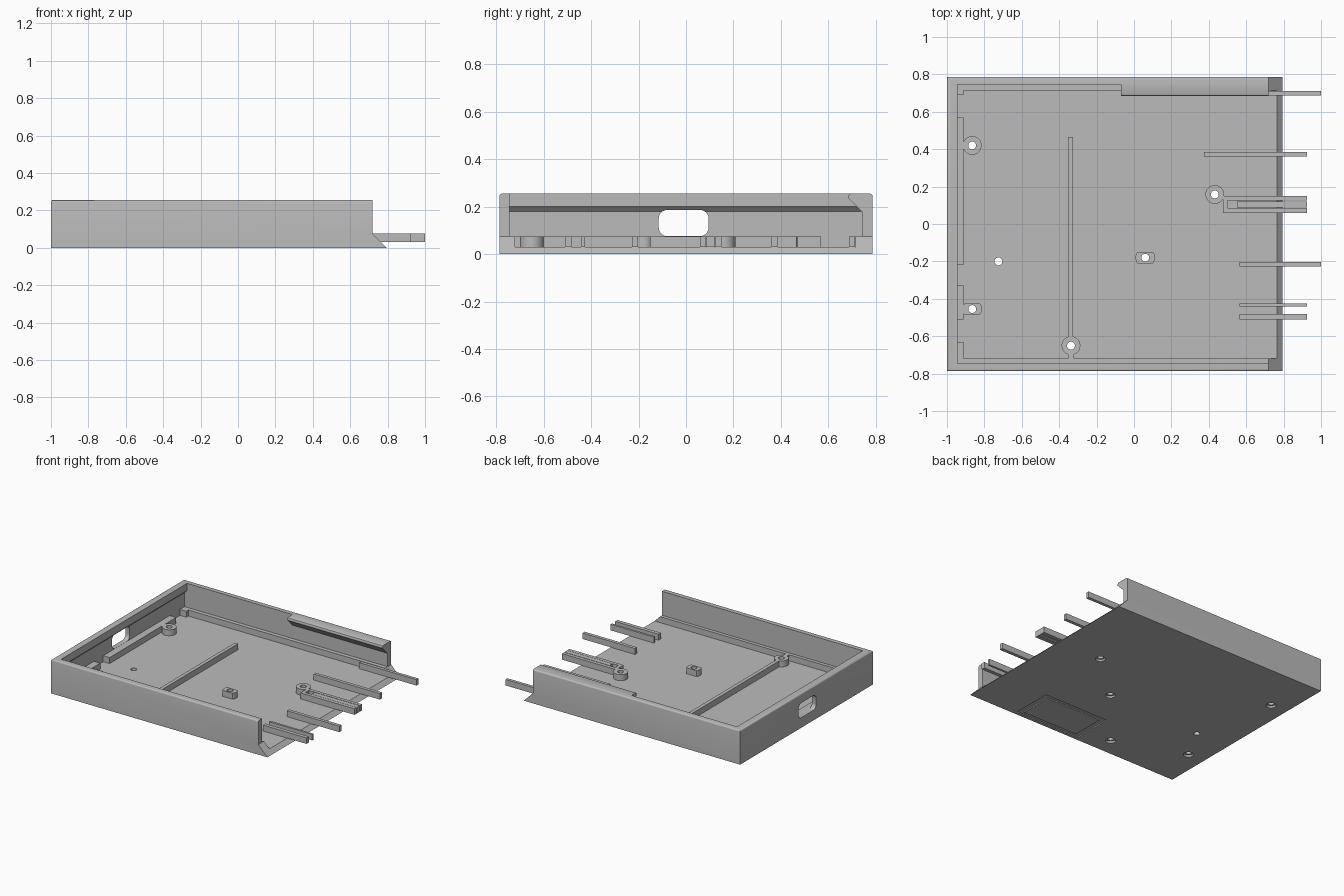
import bpy
import bmesh
from math import cos, sin, pi
from mathutils import Vector

if "Cube" in bpy.data.objects:
    bpy.data.objects.remove(bpy.data.objects["Cube"], do_unlink=True)

grey = bpy.data.materials.new("plain_grey")
grey.use_nodes = True
grey.diffuse_color = (0.5, 0.5, 0.5, 1)
grey.node_tree.nodes["Principled BSDF"].inputs["Base Color"].default_value = (0.5, 0.5, 0.5, 1)

FLOOR, STEP, TOP = 0.03, 0.075, 0.255   # main heights
SIDE, END, TOE = 0.787, 0.72, 0.795     # half depth, wall end, floor end


def add_prism(bm, pts, axis, lo, hi):
    """Extrude a 2D profile along an axis: x takes (y,z), y takes (x,z), z takes (x,y)."""
    def place(p, t):
        return {"x": (t, p[0], p[1]), "y": (p[0], t, p[1]), "z": (p[0], p[1], t)}[axis]
    face = bm.faces.new([bm.verts.new(place(p, lo)) for p in pts])
    ext = bmesh.ops.extrude_face_region(bm, geom=[face])
    verts = [g for g in ext["geom"] if isinstance(g, bmesh.types.BMVert)]
    bmesh.ops.translate(bm, verts=verts, vec=Vector(place((0, 0), hi - lo)))
    bmesh.ops.recalc_face_normals(bm, faces=bm.faces)


def finish(bm, name):
    me = bpy.data.meshes.new(name)
    bm.to_mesh(me)
    bm.free()
    me.materials.append(grey)
    ob = bpy.data.objects.new(name, me)
    bpy.context.collection.objects.link(ob)
    return ob


def prism(name, pts, axis, lo, hi):
    bm = bmesh.new()
    add_prism(bm, pts, axis, lo, hi)
    return finish(bm, name)


def rect(x0, x1, y0, y1):
    return [(x0, y0), (x1, y0), (x1, y1), (x0, y1)]


def box(name, x0, x1, y0, y1, z0=FLOOR, z1=STEP):
    return prism(name, rect(x0, x1, y0, y1), "z", z0, z1)


def disc(cx, cy, r, flat=1, n=32):
    """Circle profile, optionally with flattened sides."""
    ring = [2 * pi * (i + 0.5) / n for i in range(n)]
    return [(cx + r * cos(a), cy + max(-flat, min(flat, r * sin(a)))) for a in ring]


def cut(ob, *cutters):
    for c in cutters:
        mod = ob.modifiers.new("cut", "BOOLEAN")
        mod.operation, mod.solver, mod.object = "DIFFERENCE", "EXACT", c
    bpy.context.view_layer.update()
    deps = bpy.context.evaluated_depsgraph_get()
    me = bpy.data.meshes.new_from_object(ob.evaluated_get(deps))
    ob.modifiers.clear()
    ob.data = me


# tray block with rounded top edges
bm = bmesh.new()
add_prism(bm, [(-1, 0), (TOE, 0), (END, STEP), (END, TOP), (-1, TOP)], "y", -SIDE, SIDE)
rim = [e for e in bm.edges if all(v.co.z > TOP - 0.001 for v in e.verts)
       and not all(v.co.x > 0 for v in e.verts)]
bmesh.ops.bevel(bm, geom=rim, offset=0.011, segments=4, profile=0.5, affect="EDGES")
tray = finish(bm, "tray")

# cutters: cavity with undercut end wall, and the cable slot
cavity = prism("cavity_cutter", [(-0.965, FLOOR), (1.2, FLOOR), (1.2, 0.4), (-0.945, 0.4),
                                 (-0.945, 0.2), (-0.965, 0.18)], "y", -0.745, 0.745)
slot_pts = []
for k, (sy, sz) in enumerate([(1, 1), (-1, 1), (-1, -1), (1, -1)]):
    for i in range(7):
        a = pi / 2 * (k + i / 6)
        slot_pts.append((-0.01 + sy * 0.07 + 0.035 * cos(a), 0.131 + sz * 0.02 + 0.035 * sin(a)))
slot = prism("slot_cutter", slot_pts, "x", -1.1, -0.85)

# cutters: screw holes, counterbores and underside label pocket
round_posts = [(-0.865, 0.42), (0.432, 0.158), (-0.337, -0.65)]
flat_posts = [(-0.865, -0.455), (0.06, -0.18)]
bm = bmesh.new()
for x, y in round_posts + flat_posts + [(-0.725, -0.2)]:
    add_prism(bm, disc(x, y, 0.021), "z", -0.1, 0.15)
holes = finish(bm, "hole_cutter")
bm = bmesh.new()
for x, y in round_posts + flat_posts:
    add_prism(bm, disc(x, y, 0.034), "z", -0.1, 0.015)
add_prism(bm, rect(-0.14, 0.4, -0.765, -0.455), "z", -0.1, 0.008)
recesses = finish(bm, "recess_cutter")

cut(tray, cavity, slot, holes, recesses)
box("label_panel", -0.1, 0.36, -0.735, -0.485, 0, 0.01)

# screw posts
for i, (x, y) in enumerate(round_posts):
    cut(prism(f"round_post_{i + 1}", disc(x, y, 0.05), "z", FLOOR, STEP), holes)
for i, (x, y) in enumerate(flat_posts):
    cut(prism(f"flat_post_{i + 1}", disc(x, y, 0.052, 0.03), "z", FLOOR, STEP), holes)

# webs tying posts to the walls
box("post_web_back", -0.95, -0.905, 0.405, 0.435)
box("post_web_front", -0.95, -0.905, -0.47, -0.44)
box("post_web_side", -0.352, -0.322, -0.73, -0.69)
box("post_web_rib", 0.475, 0.5, 0.06, 0.145)

# ledges along the long walls, sloped at the open end
ledge = [(-0.97, FLOOR), (TOE - FLOOR, FLOOR), (END, STEP), (-0.97, STEP)]
prism("front_ledge", ledge, "y", -0.75, -0.72)
prism("back_ledge", ledge, "y", 0.715, 0.75)

# ledge pieces along the end wall
for i, (y0, y1) in enumerate([(-0.73, -0.63), (-0.51, -0.33), (-0.22, 0.57), (0.69, 0.73)]):
    box(f"end_ledge_{i + 1}", -0.97, -0.912, y0, y1)

# overhanging lip on the back wall
prism("back_lip", [(0.75, 0.17), (0.685, 0.235), (0.685, 0.246), (0.688, 0.252),
                   (0.694, TOP), (0.75, TOP)], "x", -0.07, END)

# long floor rib and the ribs that reach past the open end
box("floor_rib", -0.352, -0.325, -0.605, 0.465)
ribs = [(0.525, 1, 0.687, 0.71), (0.375, 0.925, 0.36, 0.385), (0.475, 0.925, 0.125, 0.15),
        (0.55, 0.925, 0.087, 0.121), (0.475, 0.925, 0.06, 0.085), (0.565, 1, -0.227, -0.202),
        (0.565, 0.925, -0.442, -0.426), (0.565, 0.925, -0.51, -0.482)]
for i, r in enumerate(ribs):
    box(f"end_rib_{i + 1}", *r)

for c in (cavity, slot, holes, recesses):
    bpy.data.objects.remove(c, do_unlink=True)

# smooth the round surfaces, keep edges sharp
for ob in bpy.context.collection.objects:
    if ob.type == "MESH":
        ob.select_set(True)
        bpy.context.view_layer.objects.active = ob
bpy.ops.object.shade_smooth_by_angle(angle=pi / 6)
